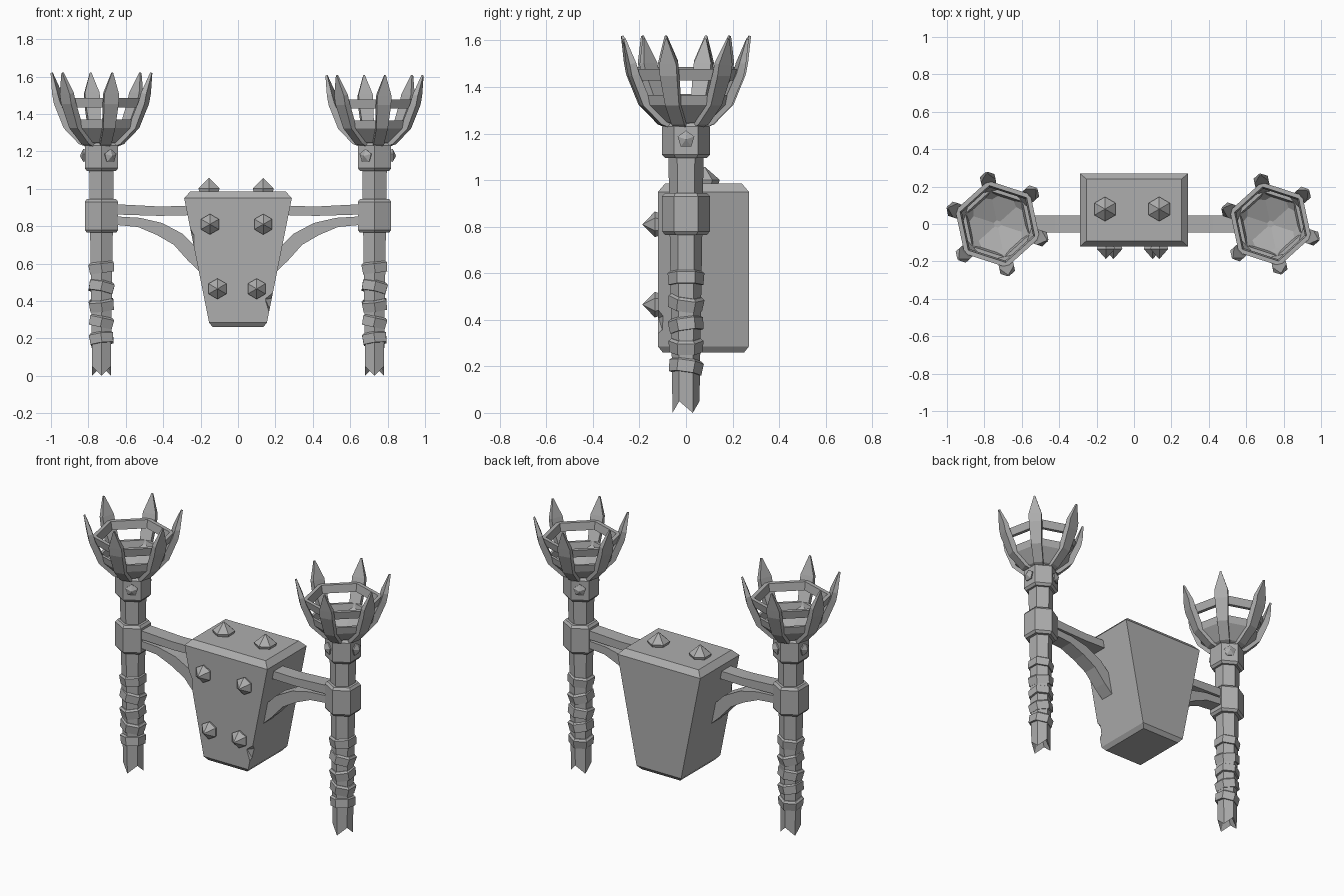
import bpy, bmesh, math
from mathutils import Matrix, Vector

cube = bpy.data.objects.get("Cube")
if cube:
    bpy.data.objects.remove(cube, do_unlink=True)

COLOR = (0.42, 0.42, 0.42, 1)
iron = bpy.data.materials.new("grey iron")
iron.use_nodes = True
iron.diffuse_color = COLOR
iron.node_tree.nodes["Principled BSDF"].inputs["Base Color"].default_value = COLOR


def build(name, verts, faces, matrix=Matrix()):
    bm = bmesh.new()
    vs = [bm.verts.new(matrix @ Vector(v)) for v in verts]
    for f in faces:
        bm.faces.new([vs[i] for i in f])
    bmesh.ops.recalc_face_normals(bm, faces=bm.faces)
    mesh = bpy.data.meshes.new(name)
    bm.to_mesh(mesh)
    bm.free()
    mesh.materials.append(iron)
    obj = bpy.data.objects.new(name, mesh)
    bpy.context.collection.objects.link(obj)
    return obj


def bridge(rings, n, closed):
    """Quads between consecutive rings of n points, capped or joined end to end."""
    faces = []
    for k in range(rings if closed else rings - 1):
        a, b = k * n, (k + 1) % rings * n
        faces += [(a + i, a + (i + 1) % n, b + (i + 1) % n, b + i) for i in range(n)]
    if not closed:
        faces += [tuple(range(n)), tuple(range((rings - 1) * n, rings * n))]
    return faces


def lathe(name, profile, sides=6, turn=30, matrix=Matrix(), closed=False):
    angles = [math.radians(turn + 360 * i / sides) for i in range(sides)]
    verts = [(r * math.cos(a), r * math.sin(a), z) for r, z in profile for a in angles]
    return build(name, verts, bridge(len(profile), sides, closed), matrix)


def sweep(name, path, matrix=Matrix()):
    """Rectangular section along (x, z, width, thickness) points in the xz plane."""
    verts = []
    for i, (x, z, w, t) in enumerate(path):
        a, b = path[max(i - 1, 0)], path[min(i + 1, len(path) - 1)]
        d = Vector((b[0] - a[0], 0, b[1] - a[1])).normalized()
        n = Vector((-d.z, 0, d.x)) * t / 2
        c, side = Vector((x, 0, z)), Vector((0, w / 2, 0))
        verts += [c + n + side, c + n - side, c - n - side, c - n + side]
    return build(name, verts, bridge(len(path), 4, False), matrix)


def stud(name, place, direction, size, sides=6, tip=1.2):
    turn = Vector(direction).to_track_quat('Z', 'Y').to_matrix().to_4x4()
    profile = [(0.85, -0.2), (1, 0.25), (0.03, tip)]
    return lathe(name, [(r * size, z * size) for r, z in profile], sides, 90,
                 Matrix.Translation(place) @ turn)


# Tapered central block with worn, chamfered edges
def slab(z, w, y0, y1):
    return [(-w, y0, z), (w, y0, z), (w, y1, z), (-w, y1, z)]

block = build("central_block",
              slab(0.26, 0.135, -0.1, 0.25) + slab(0.285, 0.155, -0.12, 0.27)
              + slab(0.95, 0.288, -0.12, 0.27) + slab(0.985, 0.255, -0.09, 0.24),
              bridge(4, 4, False))

# Chips knocked out of the front edges
for place, size, spin in [((0.13, -0.19, 1.04), (0.16, 0.12, 0.12), 0.1),
                          ((-0.28, -0.17, 0.68), (0.07, 0.1, 0.17), 0.1),
                          ((0.2, -0.17, 0.36), (0.06, 0.1, 0.13), -0.2)]:
    bpy.ops.mesh.primitive_ico_sphere_add(subdivisions=1, location=place, rotation=(0, spin, 0))
    cutter = bpy.context.object
    cutter.name, cutter.scale, cutter.hide_render = "chip_cutter", size, True
    cutter.data.materials.append(iron)
    cut = block.modifiers.new("chip", 'BOOLEAN')
    cut.operation, cut.object, cut.solver = 'DIFFERENCE', cutter, 'EXACT'
    bpy.context.view_layer.objects.active = block
    bpy.ops.object.modifier_apply(modifier=cut.name)
    bpy.data.objects.remove(cutter, do_unlink=True)

# Pointed studs on the front and top of the block
for x, z in [(-0.15, 0.81), (0.135, 0.81), (-0.11, 0.465), (0.1, 0.465)]:
    stud("front_stud", (x, -0.12, z), (0, -1, 0), 0.055)
for x in (-0.155, 0.135):
    stud("top_stud", (x, 0.08, 0.985), (0, 0, 1), 0.065, tip=1.1)

ARM = [(0.05, 1.235, 0.05, 0.04), (0.105, 1.255, 0.06, 0.04), (0.185, 1.335, 0.065, 0.04),
       (0.238, 1.46, 0.08, 0.035), (0.25, 1.51, 0.08, 0.03), (0.28, 1.62, 0.008, 0.01)]

for s, side, size in ((1, "left", 0.965), (-1, "right", 1)):
    centre = Matrix.Translation((0.73 * s, 0, 0))
    mirror = Matrix.Scale(s, 4, (1, 0, 0))

    # Hexagonal pole with a splintered foot
    pole = lathe(side + "_pole", [(0.025, 0.09), (0.058, 0.02), (0.062, 0.3), (0.076, 1.12)],
                 matrix=centre)
    for i in range(6):
        pole.data.vertices[6 + i].co.z = 0.05 if i % 2 else 0.0

    # Collars
    for name, low, high in (("middle", 0.765, 0.945), ("upper", 1.095, 1.245)):
        lathe(f"{side}_{name}_collar", [(0.09, low), (0.103, low + 0.015),
                                        (0.103, high - 0.015), (0.09, high)], matrix=centre)
    for angle in (0, 120, 240):
        a = math.radians(angle)
        d = Vector((s * math.cos(a), math.sin(a), 0))
        stud(side + "_collar_stud", Vector((0.73 * s, 0, 1.175)) + d * 0.088, d, 0.038, 5, 0.7)

    # Crooked grip wrappings
    for k, z in enumerate((0.2, 0.29, 0.38, 0.475, 0.58)):
        tilt = Matrix.Rotation(math.radians(12 if k % 2 else -7), 4, 'Y')
        roll = Matrix.Rotation(math.radians(8 * (k % 3 - 1)), 4, 'X')
        r = 0.068 + 0.012 * z
        lathe(side + "_grip_wrap", [(r, -0.03), (r + 0.004, 0.02), (r - 0.008, 0.03),
                                    (0.05, 0.03), (0.05, -0.03)],
              matrix=centre @ Matrix.Translation((0, 0, z)) @ tilt @ roll, closed=True)

    # Fire basket: bowl, hoop and six thorned arms
    basket = centre @ Matrix.Translation((0, 0, 1.24)) @ Matrix.Scale(size, 4) \
        @ Matrix.Translation((0, 0, -1.24))
    lathe(side + "_basket_bowl", [(0.07, 1.235), (0.11, 1.25), (0.19, 1.325), (0.2, 1.37),
                                  (0.18, 1.37), (0.168, 1.325), (0.02, 1.27)],
          turn=-18, matrix=basket)
    lathe(side + "_basket_hoop", [(0.225, 1.435), (0.237, 1.485), (0.21, 1.485), (0.2, 1.435)],
          turn=-18, matrix=basket, closed=True)
    for k in range(6):
        sweep(side + "_basket_arm", ARM,
              basket @ Matrix.Rotation(math.radians(60 * k - 18), 4, 'Z'))

    # Cross bar and curved brace joining pole and block
    sweep(side + "_cross_bar", [(0.2, 0.885, 0.09, 0.05), (0.42, 0.88, 0.09, 0.05),
                                (0.66, 0.89, 0.09, 0.055)], mirror)
    sweep(side + "_brace", [(0.15, 0.56, 0.09, 0.08), (0.24, 0.645, 0.09, 0.08),
                            (0.32, 0.73, 0.09, 0.075), (0.42, 0.785, 0.09, 0.07),
                            (0.53, 0.82, 0.09, 0.05), (0.66, 0.83, 0.09, 0.045)], mirror)
